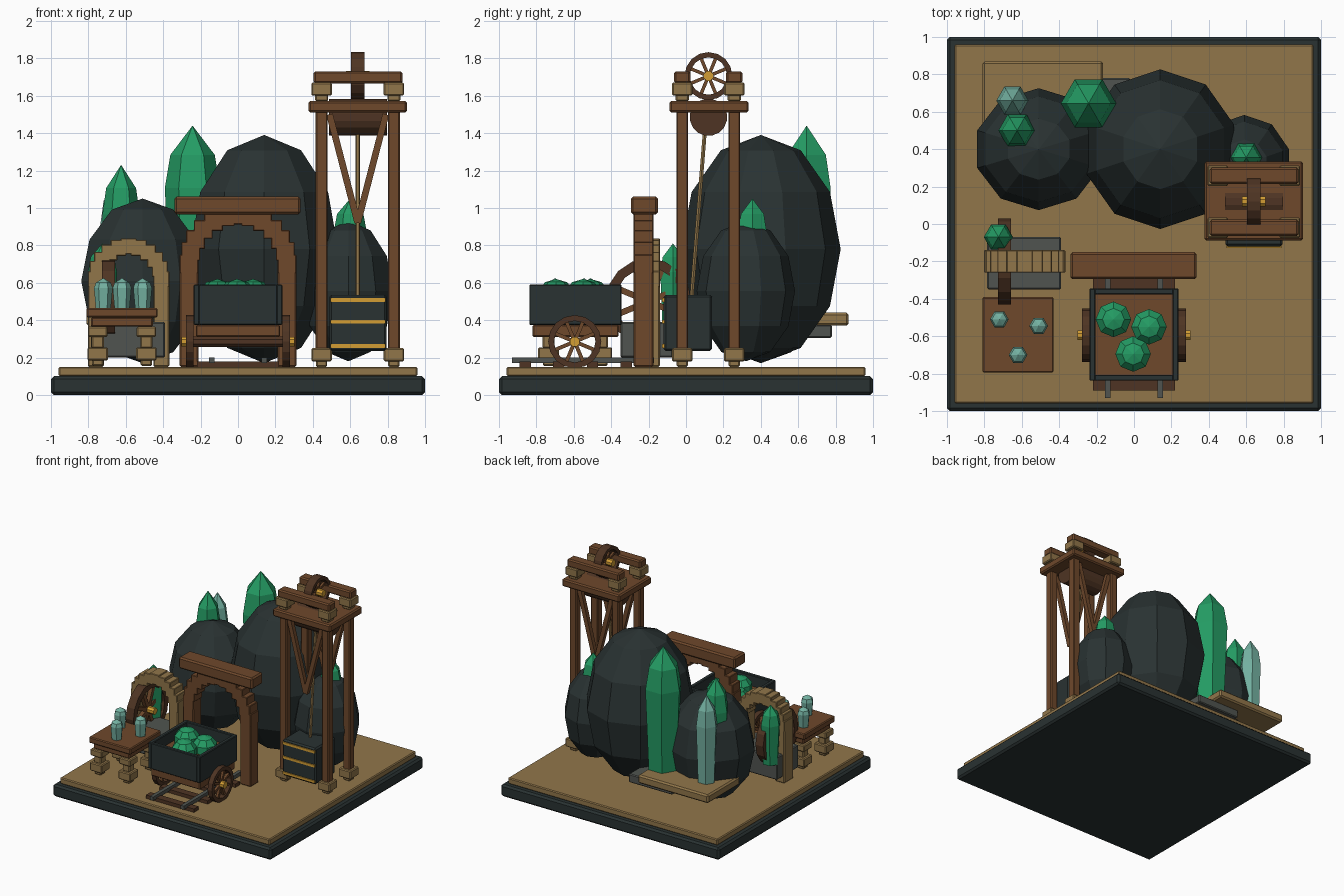
import bpy, bmesh, math
from mathutils import Vector, Matrix

old = bpy.data.objects.get("Cube")
if old:
    bpy.data.objects.remove(old, do_unlink=True)


def material(name, *srgb):
    lin = [((c / 255 + 0.055) / 1.055) ** 2.4 for c in srgb] + [1]
    m = bpy.data.materials.new(name)
    m.use_nodes = True
    m.diffuse_color = lin
    m.node_tree.nodes["Principled BSDF"].inputs["Base Color"].default_value = lin
    return m


STONE = material("dark stone", 41, 50, 50)
GREY = material("grey stone", 80, 84, 80)
SAND = material("sandy tan", 145, 118, 74)
WOOD = material("brown wood", 110, 72, 43)
DARK = material("dark wood", 78, 52, 35)
GREEN = material("green crystal", 36, 156, 100)
PALE = material("pale crystal", 116, 178, 162)
GOLD = material("gold", 212, 158, 52)


def finish(name, bm, mat, bevel=0):
    bmesh.ops.recalc_face_normals(bm, faces=bm.faces)
    me = bpy.data.meshes.new(name)
    bm.to_mesh(me)
    bm.free()
    me.materials.append(mat)
    ob = bpy.data.objects.new(name, me)
    bpy.context.collection.objects.link(ob)
    if bevel:
        mod = ob.modifiers.new("edge", "BEVEL")
        mod.width, mod.segments = bevel, 1
    return ob


def box(name, mat, x, y, z, bevel=0.007):
    """Box from (low, high) ranges on each axis."""
    bm = bmesh.new()
    bmesh.ops.create_cube(bm, size=1)
    for v in bm.verts:
        v.co = [(r[0] + r[1]) / 2 + c * (r[1] - r[0]) for r, c in zip((x, y, z), v.co)]
    return finish(name, bm, mat, bevel)


def block(name, mat, x, y, z0, z1, w):
    """Square block centred on x, y."""
    h = w / 2
    return box(name, mat, (x - h, x + h), (y - h, y + h), (z0, z1))


def rod(name, mat, a, b, r, sides=4):
    a, b = Vector(a), Vector(b)
    bm = bmesh.new()
    bmesh.ops.create_cone(bm, cap_ends=True, segments=sides, radius1=r, radius2=r, depth=(b - a).length)
    turn = (b - a).to_track_quat("Z", "Y").to_matrix().to_4x4()
    bm.transform(Matrix.Translation((a + b) / 2) @ turn @ Matrix.Rotation(math.pi / sides, 4, "Z"))
    return finish(name, bm, mat)


def boulder(name, mat, centre, radii, segs=10, rings=6):
    bm = bmesh.new()
    bmesh.ops.create_uvsphere(bm, u_segments=segs, v_segments=rings, radius=1)
    bm.transform(Matrix.Translation(centre) @ Matrix.Diagonal((*radii, 1)))
    return finish(name, bm, mat)


def crystal(name, mat, x, y, z0, z1, r):
    """Six-sided shaft that swells, then narrows to a point."""
    bm = bmesh.new()
    rows = []
    for t, s in ((0, 0.8), (0.68, 1), (0.85, 0.8)):
        rows.append([bm.verts.new((x + r * s * math.cos(i * math.pi / 3),
                                   y + r * s * math.sin(i * math.pi / 3),
                                   z0 + t * (z1 - z0))) for i in range(6)])
    tip = bm.verts.new((x, y, z1))
    bm.faces.new(rows[0])
    for i in range(6):
        j = (i + 1) % 6
        for lo, hi in zip(rows, rows[1:]):
            bm.faces.new((lo[i], lo[j], hi[j], hi[i]))
        bm.faces.new((rows[-1][i], rows[-1][j], tip))
    return finish(name, bm, mat)


def wheel(name, x, y, z, r, w, hub, segs=16):
    """Spoked wheel turning about the x axis."""
    bm = bmesh.new()
    loops = []
    for i in range(segs):
        a = 2 * math.pi * i / segs
        loops.append([bm.verts.new((x + sx * w / 2, y + q * math.cos(a), z + q * math.sin(a)))
                      for sx, q in ((-1, r), (1, r), (1, r * 0.78), (-1, r * 0.78))])
    for i in range(segs):
        p, q = loops[i], loops[(i + 1) % segs]
        for k in range(4):
            bm.faces.new((p[k], p[(k + 1) % 4], q[(k + 1) % 4], q[k]))
    finish(name + "_rim", bm, DARK)
    for i in range(4):
        a = math.pi * (i + 0.5) / 4
        dy, dz = 0.85 * r * math.cos(a), 0.85 * r * math.sin(a)
        rod(name + "_spoke", WOOD, (x, y - dy, z - dz), (x, y + dy, z + dz), r * 0.1)
    rod(name + "_hub", GOLD, (x - hub, y, z), (x + hub, y, z), 0.028, 8)


def arch(name, mat, x, z, r, size, y, count):
    """Two posts carrying a half ring of square blocks."""
    h = size / 2
    for s in (-1, 1):
        box(name + "_post", mat, (x + s * r - h, x + s * r + h), y, (0.15, z))
    for i in range(count):
        a = math.pi * i / (count - 1)
        cx, cz = x + r * math.cos(a), z + r * math.sin(a)
        box(name + "_block", mat, (cx - h, cx + h), y, (cz - h, cz + h), 0.004)


def footing(name, x, y, z):
    """Stacked stone foot."""
    block(name + "_foot", SAND, x, y, z, z + 0.04, 0.06)
    block(name + "_block", SAND, x, y, z + 0.03, z + 0.1, 0.11)


# Ground
box("base_slab", STONE, (-1, 1), (-1, 1), (0, 0.1), 0.015)
box("ground", SAND, (-0.96, 0.96), (-0.96, 0.96), (0.1, 0.15))

# Boulders
boulder("large_boulder", STONE, (0.14, 0.4, 0.78), (0.415, 0.427, 0.61))
boulder("left_boulder", STONE, (-0.51, 0.4, 0.61), (0.345, 0.326, 0.44))
boulder("right_boulder", STONE, (0.59, 0.32, 0.555), (0.25, 0.263, 0.375))

# Rear ledge and stone blocks
box("rear_ledge", SAND, (-0.81, -0.165), (0.45, 0.87), (0.37, 0.44), 0.012)
box("rear_block", GREY, (-0.42, -0.02), (0.5, 0.78), (0.305, 0.375))
box("wheel_pit", GREY, (-0.785, -0.39), (-0.35, -0.07), (0.2, 0.39))

# Crystals
crystal("tall_crystal", GREEN, -0.243, 0.645, 0.4, 1.44, 0.148)
crystal("left_crystal", GREEN, -0.625, 0.5, 0.4, 1.23, 0.1)
crystal("rear_crystal", PALE, -0.65, 0.66, 0.4, 1.15, 0.086)
crystal("right_crystal", GREEN, 0.6, 0.355, 0.5, 1.05, 0.088)
crystal("small_crystal", GREEN, -0.725, -0.07, 0.33, 0.81, 0.078)
for cx, cy in ((-0.72, -0.51), (-0.51, -0.545), (-0.62, -0.7)):
    crystal("table_crystal", PALE, cx, cy, 0.46, 0.625, 0.05)

# Stone arch with wheel
arch("stone_arch", SAND, -0.585, 0.62, 0.175, 0.085, (-0.26, -0.14), 11)
wheel("mill_wheel", -0.692, -0.2, 0.5, 0.23, 0.07, 0.075)

# Mine entrance
arch("entrance_arch", WOOD, 0, 0.7, 0.262, 0.1, (-0.28, -0.175), 13)
box("entrance_lintel", WOOD, (-0.34, 0.335), (-0.295, -0.15), (0.965, 1.06), 0.012)

# Table
box("table_top", WOOD, (-0.81, -0.43), (-0.795, -0.39), (0.415, 0.465))
box("table_apron", WOOD, (-0.785, -0.455), (-0.77, -0.415), (0.365, 0.415))
for lx in (-0.75, -0.49):
    for ly in (-0.735, -0.45):
        footing("table_lower", lx, ly, 0.155)
        block("table_neck", SAND, lx, ly, 0.25, 0.32, 0.065)
        block("table_upper", SAND, lx, ly, 0.31, 0.365, 0.105)

# Track
for s in (-1, 1):
    box("rail", GREY, (s * 0.14 - 0.015, s * 0.14 + 0.015), (-0.93, -0.17), (0.17, 0.2), 0)
for ty in (-0.86, -0.68, -0.5, -0.32):
    box("track_tie", DARK, (-0.22, 0.22), (ty - 0.03, ty + 0.03), (0.15, 0.178), 0)

# Mine cart
for s in (-1, 1):
    side = sorted((s * 0.205, s * 0.238))
    box("cart_side", STONE, side, (-0.838, -0.345), (0.375, 0.59), 0.005)
    wheel("cart_wheel", s * 0.257, -0.595, 0.285, 0.142, 0.04, 0.045)
    ends = (-0.591 + s * 0.247, -0.591 + s * 0.215)
    box("cart_end", STONE, (-0.21, 0.21), sorted(ends), (0.375, 0.59), 0.005)
box("cart_floor", WOOD, (-0.215, 0.215), (-0.82, -0.36), (0.38, 0.5), 0)
box("cart_frame", WOOD, (-0.225, 0.225), (-0.82, -0.36), (0.31, 0.375))
rod("cart_axle", DARK, (-0.24, -0.595, 0.285), (0.24, -0.595, 0.285), 0.03, 8)
for ox, oy in ((-0.11, -0.51), (0.08, -0.55), (-0.005, -0.695)):
    boulder("cart_ore", GREEN, (ox, oy, 0.53), (0.1, 0.1, 0.09), 8, 5)

# Lift tower
for py in (-0.02, 0.258):
    for px in (0.447, 0.833):
        footing("tower", px, py, 0.15)
        block("tower_post", WOOD, px, py, 0.24, 1.52, 0.064)
        block("beam_neck", SAND, px, py, 1.57, 1.61, 0.07)
        block("beam_rest", SAND, px, py, 1.6, 1.67, 0.11)
        rod("tower_brace", WOOD, (0.64 + (px - 0.64) * 0.78, py, 1.5), (0.64, py, 0.92), 0.025)
    box("top_beam", WOOD, (0.405, 0.88), (py - 0.043, py + 0.043), (1.665, 1.73), 0.01)
box("tower_platform", WOOD, (0.377, 0.904), (-0.088, 0.335), (1.51, 1.572), 0.01)
wheel("pulley", 0.64, 0.12, 1.705, 0.128, 0.07, 0.062)
rod("winch_drum", DARK, (0.487, 0.12, 1.485), (0.797, 0.12, 1.485), 0.1, 16)
rod("lift_rope", SAND, (0.64, 0.1, 1.4), (0.64, 0.03, 0.52), 0.012, 6)

# Lift cage
box("lift_cage", STONE, (0.488, 0.795), (-0.12, 0.14), (0.235, 0.535), 0.012)
for bz in (0.262, 0.392, 0.508):
    box("cage_band", GOLD, (0.495, 0.788), (-0.128, -0.115), (bz - 0.01, bz + 0.01), 0)
